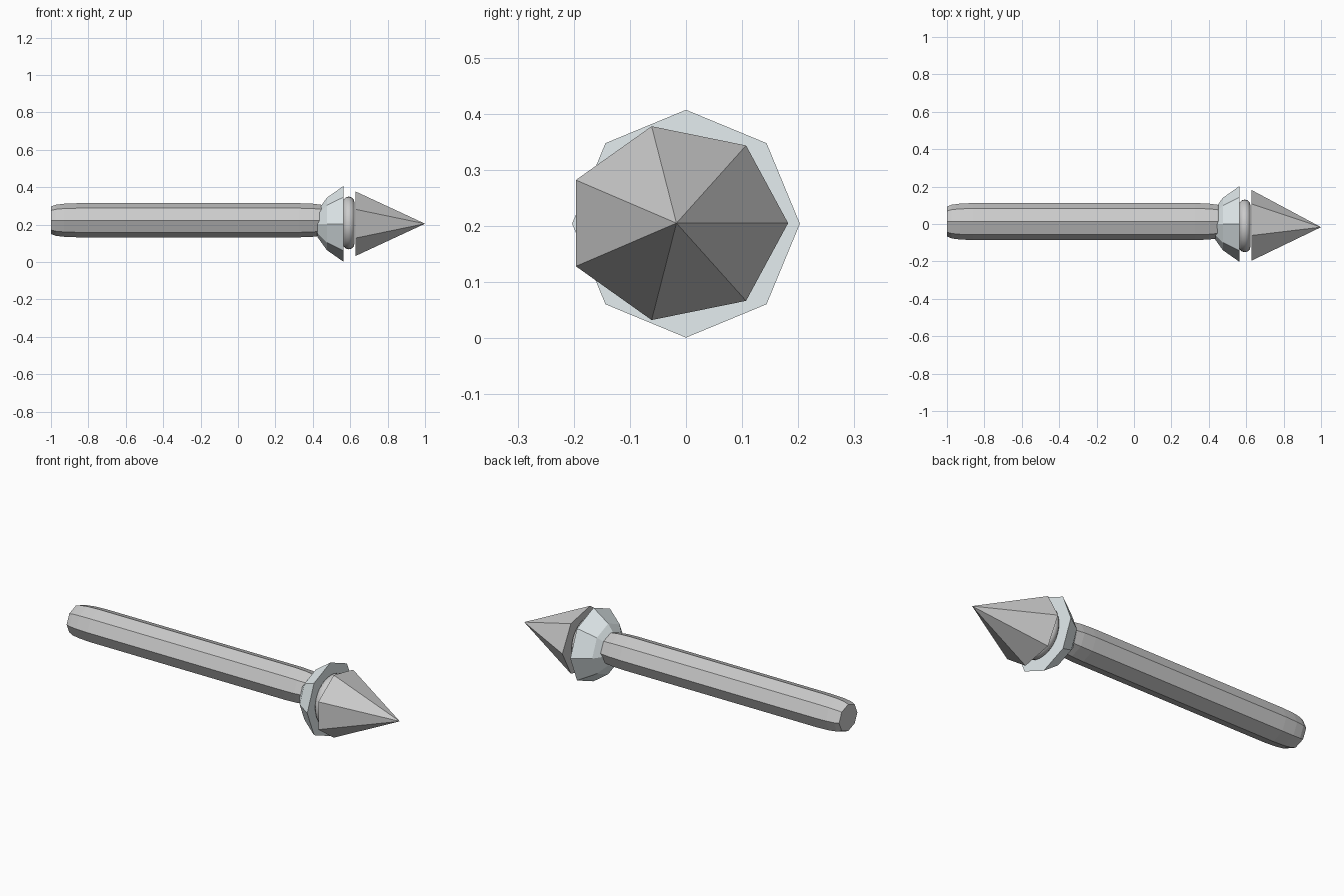
import bpy, bmesh
from math import cos, sin, pi, radians

if "Cube" in bpy.data.objects:
    bpy.data.objects.remove(bpy.data.objects["Cube"])


def lathe_x(name, profile, sides, cy, cz, ky=1.0, kz=1.0):
    """Solid around the x axis from (x, radius) pairs; radius 0 makes a tip."""
    bm = bmesh.new()
    rings = []
    for x, r in profile:
        if r == 0:
            rings.append([bm.verts.new((x, cy, cz))])
        else:
            rings.append([bm.verts.new((x, cy + ky * r * cos(2 * pi * i / sides),
                                        cz + kz * r * sin(2 * pi * i / sides)))
                          for i in range(sides)])
    for a, b in zip(rings, rings[1:]):
        for i in range(sides):
            j = (i + 1) % sides
            quad = [a[i % len(a)], a[j % len(a)], b[j % len(b)], b[i % len(b)]]
            bm.faces.new(list(dict.fromkeys(quad)))
    for ring in (rings[0], rings[-1]):
        if len(ring) > 1:
            bm.faces.new(ring)
    bmesh.ops.recalc_face_normals(bm, faces=bm.faces)
    mesh = bpy.data.meshes.new(name)
    bm.to_mesh(mesh)
    bm.free()
    obj = bpy.data.objects.new(name, mesh)
    bpy.context.collection.objects.link(obj)
    return obj


# Octagonal shaft with softly tapered ends
lathe_x("shaft", [(-1.0, 0.080), (-0.975, 0.090), (-0.93, 0.096), (-0.86, 0.099),
                  (0.33, 0.099), (0.40, 0.096), (0.445, 0.090), (0.47, 0.080)],
        8, 0.013, 0.2235, kz=0.92)

# Pale flared collar
collar = lathe_x("collar", [(0.41, 0), (0.425, 0.07), (0.475, 0.14), (0.565, 0.203)],
                 8, 0.0, 0.204)
pale = bpy.data.materials.new("pale_collar")
pale.diffuse_color = (0.78, 0.85, 0.87, 1)
pale.use_nodes = True
pale.node_tree.nodes["Principled BSDF"].inputs["Base Color"].default_value = pale.diffuse_color
collar.data.materials.append(pale)

# Rounded ring between collar and tip
bpy.ops.mesh.primitive_torus_add(major_radius=0.11, minor_radius=0.031,
                                 major_segments=32, minor_segments=12,
                                 location=(0.592, -0.01, 0.209),
                                 rotation=(0, radians(90), 0))
bpy.context.object.name = "ring"
bpy.ops.object.shade_smooth()

# Seven-sided pointed tip
lathe_x("tip", [(0.628, 0.199), (1.0, 0)], 7, -0.017, 0.205, kz=0.89)
